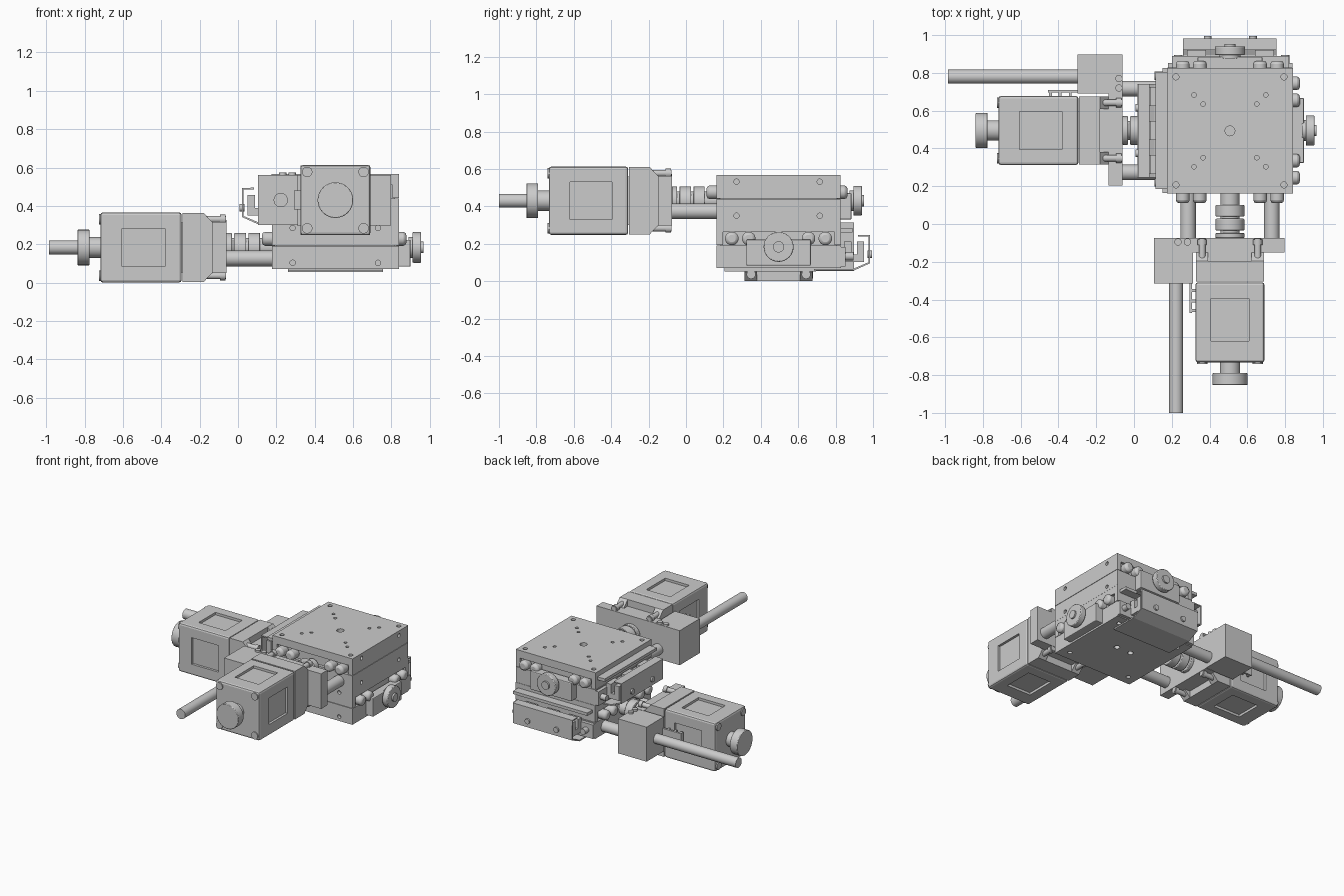
import bpy, bmesh, math
from mathutils import Matrix, Vector

if "Cube" in bpy.data.objects:
    bpy.data.objects.remove(bpy.data.objects["Cube"])

# Each axis unit is built in local (u, v, w): u along travel, v to its left, w up
M = Matrix()
tag = ""


def finish(name, bm, bevel=0.0, smooth=False):
    bmesh.ops.recalc_face_normals(bm, faces=bm.faces)
    bm.transform(M)
    me = bpy.data.meshes.new(tag + name)
    bm.to_mesh(me)
    bm.free()
    ob = bpy.data.objects.new(tag + name, me)
    bpy.context.collection.objects.link(ob)
    if bevel:
        b = ob.modifiers.new("bevel", "BEVEL")
        b.width, b.segments = bevel, 2
    if smooth:
        bpy.ops.object.select_all(action="DESELECT")
        ob.select_set(True)
        bpy.context.view_layer.objects.active = ob
        bpy.ops.object.shade_smooth_by_angle(angle=math.radians(35))
    return ob


def prism(name, pts, vec, bevel=0.0):
    bm = bmesh.new()
    f = bm.faces.new([bm.verts.new(p) for p in pts])
    r = bmesh.ops.extrude_face_region(bm, geom=[f])
    bmesh.ops.translate(bm, vec=Vector(vec), verts=[g for g in r["geom"] if isinstance(g, bmesh.types.BMVert)])
    return finish(name, bm, bevel)


def box(name, u, v, w, bevel=0.0):
    pts = [(u[0], v[0], w[0]), (u[1], v[0], w[0]), (u[1], v[1], w[0]), (u[0], v[1], w[0])]
    return prism(name, pts, (0, 0, w[1] - w[0]), bevel)


def add_cyl(bm, c, r, length, axis, seg=32):
    rot = Vector((0, 0, 1)).rotation_difference(Vector(axis)).to_matrix().to_4x4()
    bmesh.ops.create_cone(bm, cap_ends=True, segments=seg, radius1=r, radius2=r, depth=length,
                          matrix=Matrix.Translation(c) @ rot)


def rod(name, u0, u1, v, w, r, bevel=0.0):
    bm = bmesh.new()
    add_cyl(bm, ((u0 + u1) / 2, v, w), r, u1 - u0, (1, 0, 0))
    return finish(name, bm, bevel, True)


def cut(ob, name, cyls=(), boxes=()):
    bm = bmesh.new()
    for c, r, length, axis in cyls:
        add_cyl(bm, c, r, length, axis, 20)
    for c, s in boxes:
        bmesh.ops.create_cube(bm, size=1, matrix=Matrix.Translation(c) @ Matrix.Diagonal((*s, 1)))
    cutter = finish(name, bm)
    cutter.hide_render = True
    cutter.hide_viewport = True
    m = ob.modifiers.new("cut", "BOOLEAN")
    m.operation, m.object, m.solver = "DIFFERENCE", cutter, "EXACT"


def axis_unit():
    # slide: base block, recessed core and the table over it
    C, H = 0.508, 0.333
    base = box("slide_base", (0.177, 0.84), (-H, H), (-0.113, 0.008))
    cut(base, "base_hole_cutter",
        [((C + a * 0.26, b * 0.26, -0.113), 0.016, 0.06, (0, 0, 1)) for a in (-1, 1) for b in (-1, 1)]
        + [((C + a, 0, -0.113), 0.02, 0.06, (0, 0, 1)) for a in (-0.06, 0.06)]
        + [((u, -H, -0.08), 0.014, 0.05, (0, 1, 0)) for u in (0.285, 0.73)])
    box("slide_core", (0.20, 0.82), (-0.31, 0.31), (0.0, 0.09))
    for s, n in ((-1, "right"), (1, "left")):
        box(n + "_table_wall", (0.177, 0.84), sorted((s * 0.298, s * H)), (0.011, 0.085))
    table = box("table_plate", (0.177, 0.84), (-H, H), (0.08, 0.137))
    holes = [((C, 0, 0.137), 0.026, 0.05, (0, 0, 1))]
    for d, r in ((0.286, 0.016), (0.19, 0.012), (0.142, 0.012)):
        holes += [((C + a * d, b * d, 0.137), r, 0.05, (0, 0, 1)) for a in (-1, 1) for b in (-1, 1)]
    holes += [((u, -H, 0.102), 0.014, 0.05, (0, 1, 0)) for u in (0.285, 0.73)]
    cut(table, "table_hole_cutter", holes)

    # bearing screws on both ends
    for v in (-0.25, -0.16, 0.16, 0.25):
        rod("far_bearing_screw", 0.81, 0.878, v, 0.045, 0.036, 0.016)
        rod("near_bearing_screw", 0.125, 0.21, v, 0.045, 0.036, 0.016)

    # far end bearing block and lead screw end
    box("end_block", (0.83, 0.9), (-0.172, 0.172), (-0.1, 0.04), 0.006)
    rod("end_collar", 0.89, 0.915, 0, 0, 0.055)
    rod("end_knob", 0.91, 0.955, 0, 0, 0.08, 0.005)
    rod("lead_screw", -0.1, 0.967, 0, 0, 0.03)

    # shaft coupling and guide rods
    rod("coupling_core", -0.08, 0.18, 0, 0, 0.05)
    for a, b in ((-0.06, -0.032), (-0.02, 0.043), (0.055, 0.115)):
        rod("coupling_disc", a, b, 0, 0, 0.076, 0.004)
    for v in (-0.222, 0.222):
        rod("guide_rod", -0.07, 0.2, v, -0.057, 0.041)

    # motor mount plate with its cable box and cable
    box("mount_plate", (-0.135, -0.06), (-0.29, 0.2), (-0.132, 0.132))
    box("cable_box", (-0.3, -0.06), (0.195, 0.403), (-0.13, 0.13))
    rod("cable", -0.985, -0.29, 0.285, 0, 0.037)
    bm = bmesh.new()
    for v in (0.225, 0.275):
        add_cyl(bm, (-0.08, v, 0.132), 0.019, 0.024, (0, 0, 1), 20)
    finish("cable_box_screws", bm, 0, True)
    # motor connector with pins
    box("connector", (-0.455, -0.3), (0.2, 0.215), (-0.05, 0.05))
    for u in (-0.45, -0.4, -0.345):
        box("connector_pin", (u, u + 0.015), (0.18, 0.205), (-0.05, 0.05))

    # motor: nose, body with side pockets, rear knob
    nose = [(-0.29, -0.181), (-0.18, -0.181), (-0.135, -0.133), (-0.135, 0.133), (-0.18, 0.181), (-0.29, 0.181)]
    nz = prism("motor_nose", [(u, -0.181, w) for u, w in nose], (0, 0.362, 0))
    cut(nz, "nose_pocket_cutter", (), [((-0.155, 0, s * 0.165), (0.05, 0.23, 0.07)) for s in (-1, 1)])
    body = box("motor_body", (-0.718, -0.294), (-0.183, 0.183), (-0.183, 0.183), 0.014)
    cut(body, "motor_pocket_cutter", (),
        [((-0.493, s * 0.19, 0), (0.225, 0.05, 0.2)) for s in (-1, 1)]
        + [((-0.493, 0, s * 0.19), (0.225, 0.2, 0.05)) for s in (-1, 1)])
    for v in (-0.147, 0.147):
        for w in (-0.147, 0.147):
            rod("motor_rear_screw", -0.726, -0.7, v, w, 0.027)
            rod("motor_front_screw", -0.22, -0.062, v, w, 0.018)
            rod("motor_screw_head", -0.095, -0.066, v, w, 0.024)
    rod("motor_neck", -0.785, -0.71, 0, 0, 0.054)
    rod("motor_knob", -0.838, -0.775, 0, 0, 0.093, 0.004)

    # limit sensor on the left side: rail, flag, sensors and bent cover
    box("sensor_rail", (0.18, 0.84), (0.32, 0.357), (-0.105, 0.0))
    box("sensor_flag", (0.2, 0.82), (0.32, 0.395), (0.078, 0.1))
    for u in (0.28, 0.46, 0.64):
        box("limit_sensor", (u, u + 0.1), (0.35, 0.458), (-0.08, -0.04))
        box("limit_sensor_inner", (u, u + 0.1), (0.35, 0.39), (-0.045, 0.028))
        box("limit_sensor_outer", (u, u + 0.1), (0.42, 0.458), (-0.045, 0.028))
    path = [(0.425, 0.06), (0.484, 0.06), (0.484, -0.085), (0.40, -0.122), (0.19, -0.122)]
    bm = bmesh.new()
    rows = [[bm.verts.new((u, v, w)) for v, w in path] for u in (0.26, 0.755)]
    for i in range(len(path) - 1):
        bm.faces.new((rows[0][i], rows[0][i + 1], rows[1][i + 1], rows[1][i]))
    cover = finish("sensor_cover", bm)
    s = cover.modifiers.new("thickness", "SOLIDIFY")
    s.thickness, s.offset = 0.01, 0
    bm = bmesh.new()
    for u in (0.39, 0.63):
        add_cyl(bm, (u, 0.487, -0.04), 0.02, 0.025, (0, 1, 0), 20)
    for u in (0.235, 0.8):
        add_cyl(bm, (u, 0.37, -0.05), 0.022, 0.06, (0, 1, 0), 20)
    finish("sensor_screws", bm, 0, True)


# lower axis travels along x, upper axis is the same unit turned a quarter
tag = "lower_"
M = Matrix.Translation((0, 0.495, 0.183))
axis_unit()
tag = "upper_"
M = Matrix.Translation((0.508, -0.015, 0.43)) @ Matrix.Rotation(math.pi / 2, 4, "Z")
axis_unit()
